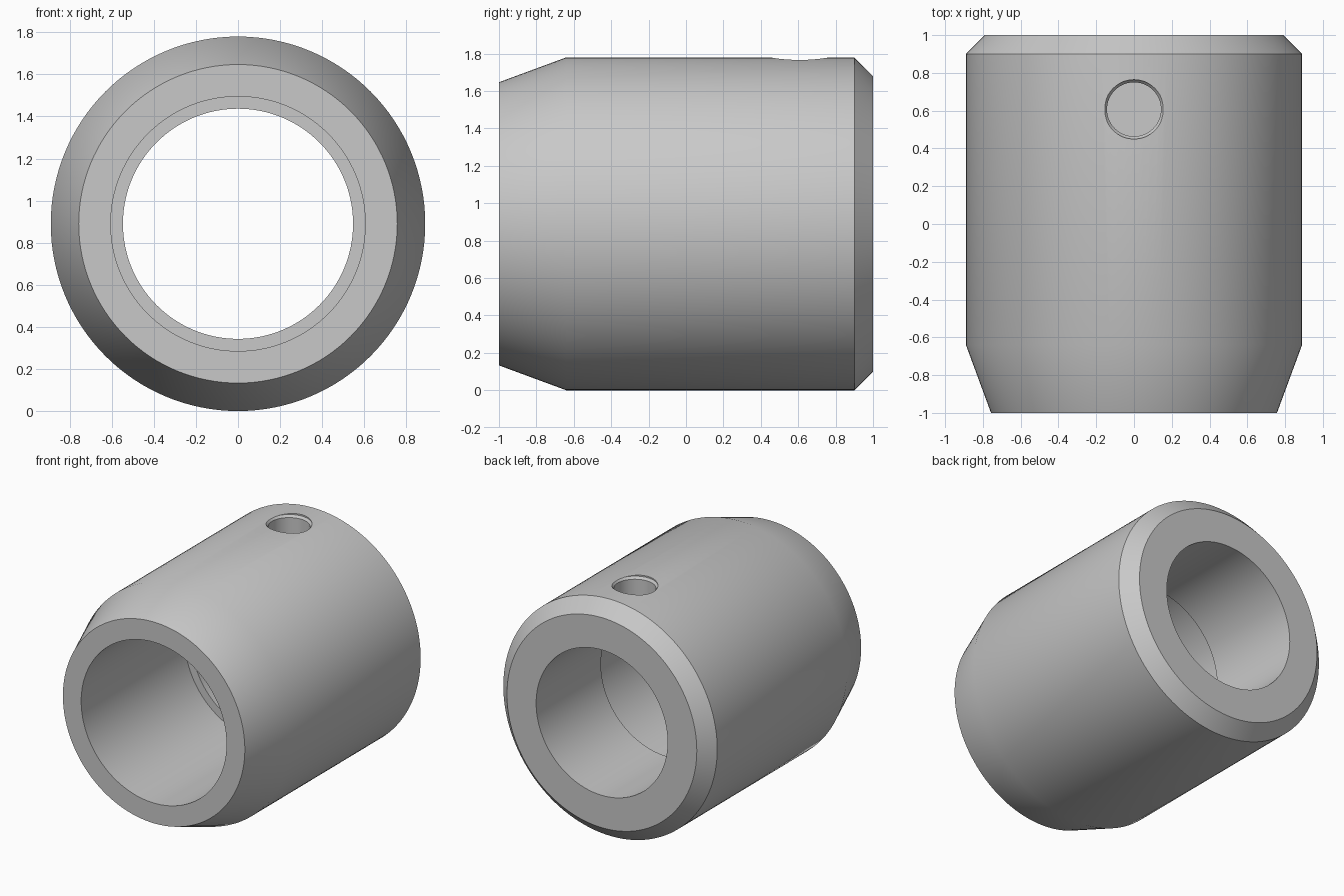
import bpy, bmesh, math
from mathutils import Matrix, Vector

cube = bpy.data.objects.get("Cube")
if cube:
    bpy.data.objects.remove(cube, do_unlink=True)

RADIUS = 0.89      # outer radius, also the height of the axis
HOLE_Y = 0.607     # position of the blind hole along the axis

grey = bpy.data.materials.new("plain grey")
grey.use_nodes = True
grey.diffuse_color = (0.58, 0.58, 0.58, 1)
grey.node_tree.nodes["Principled BSDF"].inputs["Base Color"].default_value = grey.diffuse_color


def lathe(name, profile, segments, closed, matrix):
    """Spin (radius, height) points about z, then place with the matrix."""
    bm = bmesh.new()
    rings = []
    for r, h in profile:
        rings.append([bm.verts.new((r * math.cos(a), r * math.sin(a), h))
                      for a in (2 * math.pi * i / segments for i in range(segments))])
    pairs = list(zip(rings, rings[1:]))
    if closed:
        pairs.append((rings[-1], rings[0]))
    else:
        bm.faces.new(rings[0])
        bm.faces.new(rings[-1])
    for a, b in pairs:
        for i in range(segments):
            j = (i + 1) % segments
            bm.faces.new((a[i], a[j], b[j], b[i]))
    bmesh.ops.recalc_face_normals(bm, faces=bm.faces)
    bm.transform(matrix)
    mesh = bpy.data.meshes.new(name)
    bm.to_mesh(mesh)
    bm.free()
    mesh.materials.append(grey)
    obj = bpy.data.objects.new(name, mesh)
    bpy.context.collection.objects.link(obj)
    return obj


# Sleeve: tapered front, chamfered back, stepped bore
along_y = Matrix.Translation((0, 0, RADIUS)) @ Matrix.Rotation(-math.pi / 2, 4, "X")
sleeve = lathe("sleeve", [
    (0.605, -1), (0.757, -1), (RADIUS, -0.64), (RADIUS, 0.9),
    (0.79, 1), (0.547, 1), (0.547, 0.23), (0.605, 0.23)], 128, True, along_y)

# Blind hole with a small chamfer at its mouth
cutter = lathe("hole_cutter", [(0.143, 1.53), (0.143, 1.752), (0.157, 1.769), (0.157, 1.9)],
               64, False, Matrix.Translation(Vector((0, HOLE_Y, 0))))
cutter.hide_render = True

cut = sleeve.modifiers.new("hole", "BOOLEAN")
cut.operation = "DIFFERENCE"
cut.solver = "EXACT"
cut.object = cutter

bpy.ops.object.select_all(action="DESELECT")
sleeve.select_set(True)
bpy.context.view_layer.objects.active = sleeve
bpy.ops.object.modifier_apply(modifier=cut.name)
bpy.data.objects.remove(cutter, do_unlink=True)
bpy.ops.object.shade_smooth_by_angle(angle=math.radians(30))
